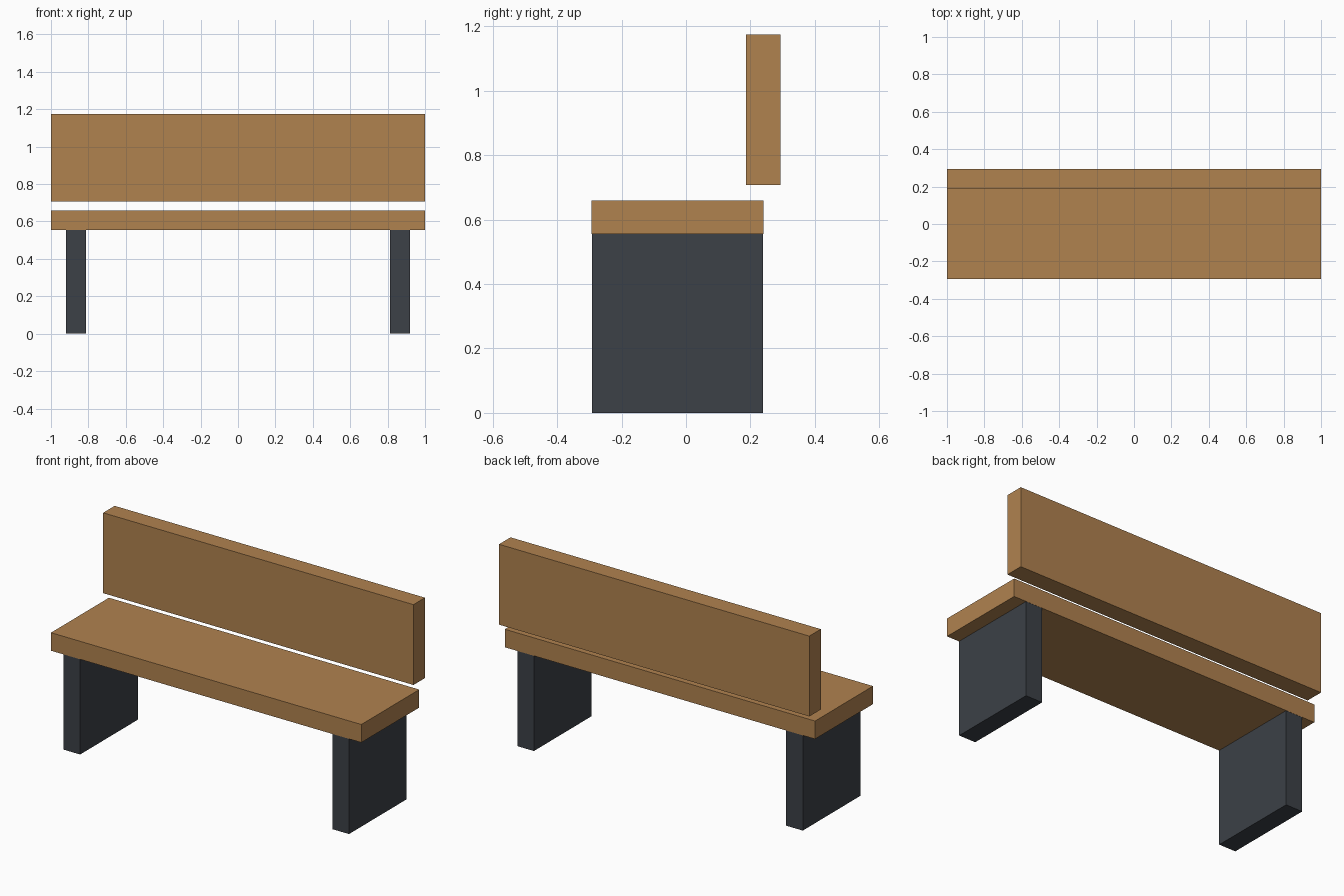
import bpy

cube = bpy.data.objects.get("Cube")
if cube:
    bpy.data.objects.remove(cube, do_unlink=True)


def make_material(name, rgb):
    mat = bpy.data.materials.new(name)
    mat.use_nodes = True
    color = (*rgb, 1.0)
    mat.diffuse_color = color
    mat.node_tree.nodes["Principled BSDF"].inputs["Base Color"].default_value = color
    return mat


def make_box(name, mat, x, y, z):
    """Box spanning the given (min, max) range on each axis."""
    spans = (x, y, z)
    bpy.ops.mesh.primitive_cube_add(size=1, location=[(a + b) / 2 for a, b in spans])
    obj = bpy.context.object
    obj.name = name
    obj.scale = [b - a for a, b in spans]
    bpy.ops.object.transform_apply(location=False, rotation=False, scale=True)
    obj.data.materials.append(mat)
    return obj


wood = make_material("warm wood", (0.434, 0.223, 0.078))
metal = make_material("dark slate", (0.045, 0.052, 0.063))

# Seat plank and floating backrest plank
make_box("seat", wood, (-1, 1), (-0.293, 0.24), (0.555, 0.66))
make_box("backrest", wood, (-1, 1), (0.187, 0.293), (0.707, 1.175))

# Slab legs, let into the underside of the seat
for name, side in (("left_leg", 1), ("right_leg", -1)):
    x = sorted((side * 0.813, side * 0.92))
    make_box(name, metal, x, (-0.292, 0.239), (0, 0.6))
